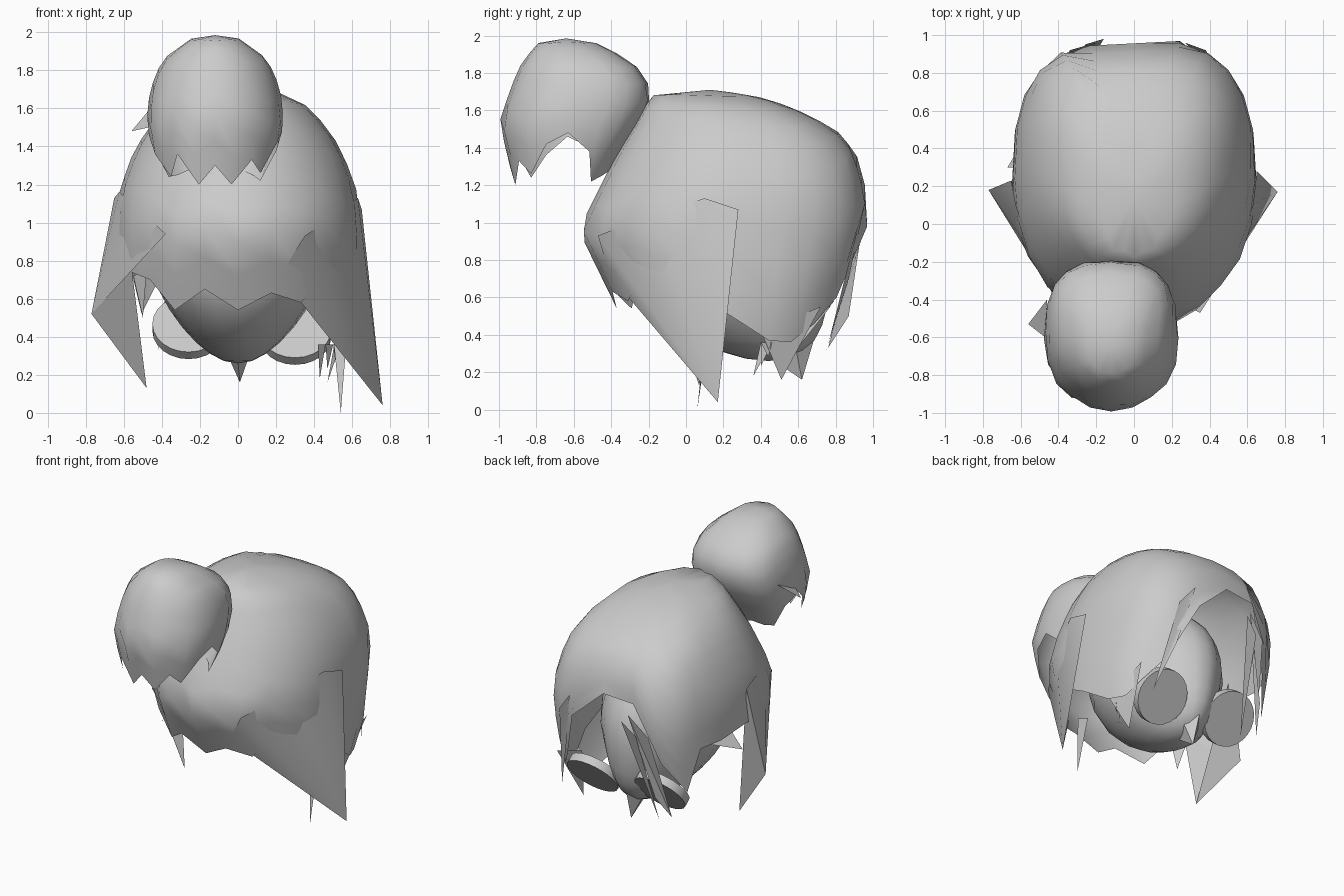
import bpy
import bmesh
import math
from mathutils import Vector

default_cube = bpy.data.objects.get("Cube")
if default_cube:
    bpy.data.objects.remove(default_cube, do_unlink=True)

grey = bpy.data.materials.new("plain grey")
grey.use_nodes = True
colour = (0.6, 0.6, 0.6, 1.0)
grey.diffuse_color = colour
grey.node_tree.nodes["Principled BSDF"].inputs["Base Color"].default_value = colour


def finish(name, mesh_builder, angle=60):
    """Turn a bmesh into a named, shaded object."""
    mesh = bpy.data.meshes.new(name)
    mesh_builder.to_mesh(mesh)
    mesh_builder.free()
    mesh.materials.append(grey)
    part = bpy.data.objects.new(name, mesh)
    bpy.context.collection.objects.link(part)
    bpy.ops.object.select_all(action="DESELECT")
    part.select_set(True)
    bpy.context.view_layer.objects.active = part
    bpy.ops.object.shade_smooth_by_angle(angle=math.radians(angle))
    return part


def outline_at(profile, height):
    """Interpolate half width, front and back at a height."""
    for upper, lower in zip(profile, profile[1:]):
        if height >= lower[0]:
            blend = (upper[0] - height) / (upper[0] - lower[0])
            return [a + (b - a) * blend for a, b in zip(upper[1:], lower[1:])]
    return profile[-1][1:]


def outline_direction(turn):
    """Round at the front, squarer towards the back."""
    across, ahead = math.sin(turn), math.cos(turn)
    power = 0.97 if ahead > 0 else 0.72
    return [math.copysign(abs(part) ** power, part) for part in (across, ahead)]


def hair_shell(name, centre_x, profile, hem, rows):
    """Open cap of hair whose hem height changes around the outline."""
    bm = bmesh.new()
    top = profile[0]
    crown = bm.verts.new((centre_x, (top[2] + top[3]) / 2, top[0]))
    columns = []
    for index, hem_height in enumerate(hem):
        across, ahead = outline_direction(math.tau * index / len(hem))
        column = []
        for row in range(1, rows + 1):
            step = (row / rows) ** 1.6
            height = top[0] + (hem_height - top[0]) * step
            half, front, back = outline_at(profile, height)
            column.append(bm.verts.new((
                centre_x + half * across,
                (front + back) / 2 - (back - front) / 2 * ahead,
                height)))
        columns.append(column)
    for index, column in enumerate(columns):
        following = columns[(index + 1) % len(columns)]
        bm.faces.new((crown, column[0], following[0]))
        for row in range(rows - 1):
            bm.faces.new((column[row], column[row + 1],
                          following[row + 1], following[row]))
    bmesh.ops.recalc_face_normals(bm, faces=bm.faces)
    return finish(name, bm)


def lock(name, *points):
    """Pointed strand of hair, fanned out from its first point."""
    bm = bmesh.new()
    verts = [bm.verts.new(point) for point in points]
    for second, third in zip(verts[1:], verts[2:]):
        bm.faces.new((verts[0], second, third))
    return finish(name, bm)


# Main hair: height, half width, front and back of the outline
main_profile = [
    (1.71, 0, 0.12, 0.14), (1.68, 0.22, -0.18, 0.36), (1.62, 0.35, -0.22, 0.56),
    (1.5, 0.47, -0.29, 0.8), (1.37, 0.55, -0.37, 0.91), (1.15, 0.63, -0.48, 0.97),
    (0.96, 0.645, -0.575, 0.99), (0.52, 0.65, -0.36, 0.84), (0.34, 0.6, -0.25, 0.75)]
main_hem = [0.54, 0.63, 0.58, 0.72, 0.66, 0.6, 0.5, 0.37, 0.36, 0.46, 0.6, 0.98,
            1.2, 1.18, 0.75, 0.52, 0.84, 0.85, 0.88, 0.8, 0.74, 0.7, 0.54, 0.65]
hair_shell("main_hair", 0, main_profile, main_hem, 10)

# Bun of hair
bun_profile = [
    (1.985, 0, -0.66, -0.62), (1.97, 0.12, -0.78, -0.5), (1.87, 0.26, -0.87, -0.3),
    (1.79, 0.31, -0.91, -0.22), (1.68, 0.345, -0.95, -0.18), (1.53, 0.36, -1, -0.24),
    (1.35, 0.33, -0.95, -0.36), (1.18, 0.26, -0.92, -0.45)]
bun_hem = [1.3, 1.2, 1.33, 1.26, 1.42, 1.48, 1.38, 1.22, 1.25, 1.28,
           1.25, 1.28, 1.25, 1.24, 1.4, 1.46, 1.36, 1.24, 1.36, 1.2]
hair_shell("hair_bun", -0.12, bun_profile, bun_hem, 8)

# Large side locks flaring out to points
left_tip = (0.76, 0.17, 0.04)
lock("left_side_lock", left_tip, (0.22, -0.41, 0.72), (0.35, -0.47, 0.93),
     (0.53, -0.17, 1.05), (0.63, 0.1, 1.13), (0.65, 0.28, 1.07))
right_tip = (-0.77, 0.18, 0.52)
inner_tip = (-0.48, 0.07, 0.13)
lock("right_side_lock", right_tip, (-0.38, -0.45, 0.94), (-0.53, -0.17, 1.08),
     (-0.625, 0.1, 1.16), (-0.65, 0.23, 1.13), inner_tip, (-0.56, -0.15, 0.77),
     (-0.38, -0.45, 0.94))

# Loose strands
lock("left_thin_lock", (0.5, 0.12, 0.4), (0.57, 0.1, 0.38), (0.54, 0.06, 0))
lock("left_cheek_lock", (0.56, 0.4, 0.42), (0.54, 0.72, 0.55), (0.47, 0.51, 0.16))
lock("left_fringe", (0.27, 0.96, 1.12), (0.38, 0.92, 0.98), (0.47, 0.76, 0.35), (0.36, 0.87, 0.7))
lock("right_fringe", (-0.2, 0.96, 1.1), (-0.34, 0.92, 0.95), (-0.42, 0.76, 0.33), (-0.36, 0.87, 0.5))
lock("right_long_strand", (-0.16, 0.98, 1.05), (-0.26, 0.95, 0.95), (-0.3, 0.74, 0.28))
lock("right_bun_lock", (-0.46, -0.4, 1.6), (-0.47, -0.6, 1.5), (-0.56, -0.53, 1.48))
lock("right_neck_lock", (-0.48, -0.2, 0.75), (-0.55, -0.1, 0.72), (-0.5, -0.15, 0.5))
lock("right_cheek_lock", (-0.56, 0.3, 0.85), (-0.55, 0.5, 0.8), (-0.67, 0.3, 0.72))
for index in range(3):
    across = 0.42 + index * 0.04
    lock("left_wisp", (across, 0.4, 0.36), (across + 0.04, 0.46, 0.36),
         (across + 0.01, 0.36 + index * 0.04, 0.18 + index * 0.05))

# Bowed head, narrowing to the face and chin
bm = bmesh.new()
bmesh.ops.create_uvsphere(bm, u_segments=20, v_segments=14, radius=1)
for vert in bm.verts:
    down = max(0, -vert.co.z)
    forward = max(0, vert.co.y)
    vert.co.x *= 0.46 * (1 - 0.3 * down) * (1 - 0.35 * forward)
    vert.co.y = vert.co.y * 0.5 + 0.27 + 0.17 * down * down
    vert.co.z = vert.co.z * 0.5 + 0.76
finish("head", bm)

# Nose
bm = bmesh.new()
corners = [bm.verts.new(point) for point in (
    (0, 0.74, 0.56), (-0.08, 0.58, 0.36), (0, 0.46, 0.27), (0.08, 0.58, 0.36))]
tip = bm.verts.new((0.01, 0.62, 0.16))
for index, corner in enumerate(corners):
    bm.faces.new((corner, corners[(index + 1) % len(corners)], tip))
bmesh.ops.recalc_face_normals(bm, faces=bm.faces)
finish("nose", bm, 30)

# Round spectacles, facing down and to the back
facing = Vector((0, 0.78, -0.62)).to_track_quat("Z", "Y")
for name, centre in (("left_lens", (0.3, 0.63, 0.42)), ("right_lens", (-0.26, 0.65, 0.45))):
    bm = bmesh.new()
    bmesh.ops.create_cone(bm, cap_ends=True, segments=24, radius1=0.19, radius2=0.19, depth=0.06)
    bmesh.ops.rotate(bm, verts=bm.verts, matrix=facing.to_matrix())
    bmesh.ops.translate(bm, verts=bm.verts, vec=centre)
    finish(name, bm, 30)
